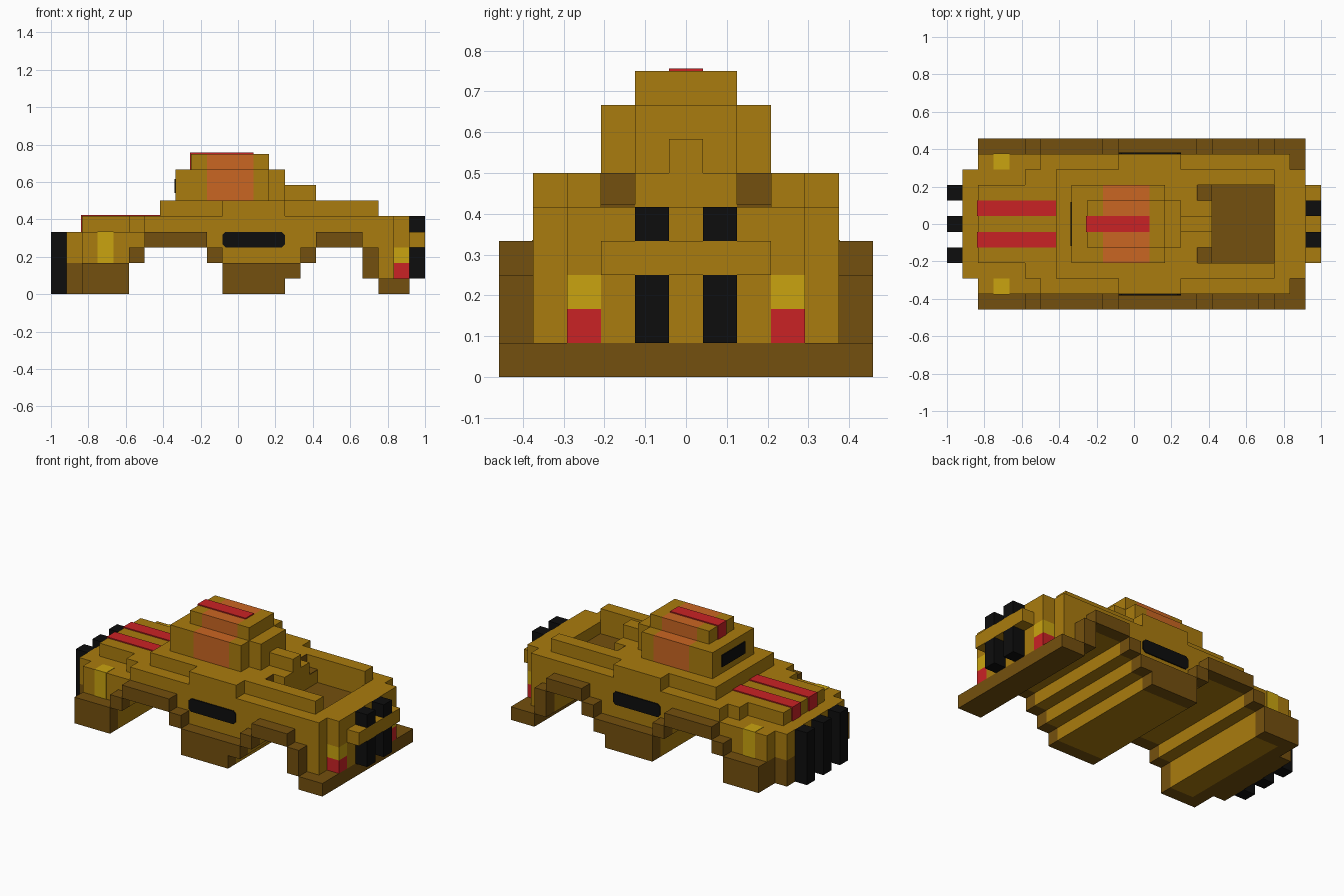
import bpy, bmesh

if "Cube" in bpy.data.objects:
    bpy.data.objects.remove(bpy.data.objects["Cube"])

U = 1 / 12            # one block of the model's grid
PLATE = 0.08          # thickness of painted plates, in blocks


def material(name, rgb):
    lin = [(c / 255 / 12.92) if c < 11 else ((c / 255 + 0.055) / 1.055) ** 2.4 for c in rgb]
    m = bpy.data.materials.new(name)
    m.diffuse_color = (*lin, 1)
    m.use_nodes = True
    m.node_tree.nodes["Principled BSDF"].inputs["Base Color"].default_value = m.diffuse_color
    return m


OCHRE = material("ochre paint", (170, 124, 14))
BROWN = material("brown trim", (116, 80, 14))
BLACK = material("black", (13, 13, 13))
RED = material("red", (202, 34, 37))
ORANGE = material("orange window", (202, 102, 34))
YELLOW = material("yellow lamp", (202, 164, 16))


def finish(name, bm, mat):
    bmesh.ops.recalc_face_normals(bm, faces=bm.faces)
    me = bpy.data.meshes.new(name)
    bm.to_mesh(me)
    bm.free()
    me.materials.append(mat)
    ob = bpy.data.objects.new(name, me)
    bpy.context.collection.objects.link(ob)
    return ob


def boxes(name, mat, *specs, mirror=False):
    """Boxes (x0, x1, y0, y1, z0, z1) in blocks; x counts from the left end."""
    bm = bmesh.new()
    for x0, x1, y0, y1, z0, z1 in specs:
        sides = [(y0, y1), (-y1, -y0)] if mirror else [(y0, y1)]
        for a, b in sides:
            vs = bmesh.ops.create_cube(bm, size=1)["verts"]
            for v in vs:
                v.co.x = ((x1 if v.co.x > 0 else x0) - 12) * U
                v.co.y = (b if v.co.y > 0 else a) * U
                v.co.z = (z1 if v.co.z > 0 else z0) * U
    return finish(name, bm, mat)


def prism(name, mat, pts, y0, y1):
    """Side profile (x, z) in blocks, pushed from y0 to y1."""
    bm = bmesh.new()
    f = bm.faces.new([bm.verts.new(((x - 12) * U, y0 * U, z * U)) for x, z in pts])
    new = bmesh.ops.extrude_face_region(bm, geom=[f])["geom"]
    vs = [g for g in new if isinstance(g, bmesh.types.BMVert)]
    bmesh.ops.translate(bm, verts=vs, vec=(0, (y1 - y0) * U, 0))
    return finish(name, bm, mat)


# lower hull with stepped wheel arches
hull = [(3, 0), (5, 0), (5, 2), (6, 2), (6, 3), (10, 3), (10, 2), (11, 2), (11, 0),
        (15, 0), (15, 1), (16, 1), (16, 2), (17, 2), (17, 3), (20, 3), (20, 1),
        (22, 1), (22, 4), (2, 4), (2, 2), (3, 2)]
prism("lower_hull", OCHRE, hull, -4.5, 4.5)

# brown skirts following the arches on both sides
boxes("side_skirt", BROWN,
      (2, 5, 4.5, 5.5, 0, 2), (5, 6, 4.5, 5.5, 2, 3), (6, 10, 4.5, 5.5, 3, 4),
      (10, 11, 4.5, 5.5, 2, 3), (11, 15, 4.5, 5.5, 0, 2), (15, 16, 4.5, 5.5, 1, 2),
      (16, 17, 4.5, 5.5, 2, 3), (17, 20, 4.5, 5.5, 3, 4), (20, 21, 4.5, 5.5, 1, 3),
      mirror=True)
boxes("nose_bumper", BROWN, (1, 2, -3.5, 3.5, 0, 2), (2, 3, -4.5, 4.5, 0, 2))
boxes("tail_bumper", BROWN, (21, 23, -5.5, 5.5, 0, 1))

# nose and its bars
boxes("nose", OCHRE, (1, 2, -3.5, 3.5, 2, 4))
boxes("nose_bar", BLACK, *[(0, 1, y - 0.5, y + 0.5, 0, 4) for y in (-2, 0, 2)])
e = 0.03
boxes("nose_lamp", YELLOW, (3, 4, 3.5, 4.5 + e, 2, 4 + e), mirror=True)

# hood and shoulders
boxes("hood", OCHRE, (2, 5, -2.5, 2.5, 4, 5), (5, 6, -3.5, 3.5, 4, 5))
boxes("shoulder_deck", OCHRE, (6, 17, -4.5, 4.5, 4, 5), (21, 22, -4.5, 4.5, 4, 5))
boxes("upper_deck", OCHRE, (7, 11, -3.5, 3.5, 5, 6), (11, 15, -4.5, 4.5, 5, 6),
      (15, 16, -3.5, 3.5, 5, 6), (16, 17, -1.5, 1.5, 5, 6))

# open bed at the back
boxes("bed_wall", OCHRE, (17, 21, 2.5, 4.5, 4, 5), (16, 21, 2.5, 3.5, 5, 6), mirror=True)
boxes("bed_floor", BROWN, (17, 21, -2.5, 2.5, 4, 4 + PLATE))
boxes("bed_notch", BROWN, (16, 17, 1.5, 2.5, 5, 5 + PLATE),
      (16, 16 + PLATE, 1.5, 2.5, 5, 6), mirror=True)

# cabin with an orange window band across it
boxes("cabin", OCHRE, (8, 10, -2.5, 2.5, 6, 8), (13, 14, -2.5, 2.5, 6, 8),
      (14, 15, -1.5, 1.5, 6, 8), (9, 10, -1.5, 1.5, 8, 9), (13, 14, -1.5, 1.5, 8, 9))
boxes("cabin_window", ORANGE, (10, 13, -2.5, 2.5, 6, 8), (10, 13, -1.5, 1.5, 8, 9))
boxes("spine", OCHRE, (15, 17, -0.5, 0.5, 6, 7))
boxes("windscreen_slot", BLACK, (8 - PLATE, 8, -1.4, 1.4, 6.5, 7.4))

# painted red stripes, wrapped over the leading edges
boxes("roof_stripe", RED, (9, 13, -0.5, 0.5, 9, 9 + PLATE),
      (9 - PLATE, 9, -0.5, 0.5, 8, 9 + PLATE))
boxes("hood_stripe", RED, (2, 7, 0.5, 1.5, 5, 5 + PLATE),
      (2 - PLATE, 2, 0.5, 1.5, 4, 5 + PLATE), mirror=True)

# black side vents, a slot with clipped corners
vent = [(11.2, 3), (14.8, 3), (15, 3.2), (15, 3.8), (14.8, 4), (11.2, 4), (11, 3.8), (11, 3.2)]
for side, name in ((-1, "side_vent_front"), (1, "side_vent_back")):
    prism(name, BLACK, vent, side * 4.5, side * (4.5 + PLATE))

# tail with lamps, ledge and black blocks
boxes("tail", OCHRE, (22, 23, -2.5, 2.5, 1, 3), (22, 23, -3.5, 3.5, 3, 5))
boxes("tail_ledge", OCHRE, (23, 24, -2.5, 2.5, 3, 4))
boxes("tail_lamp_red", RED, (22, 23, 2.5, 3.5, 1, 2), mirror=True)
boxes("tail_lamp_yellow", YELLOW, (22, 23, 2.5, 3.5, 2, 3), mirror=True)
boxes("tail_block", BLACK, (23, 24, 0.5, 1.5, 1, 3), (23, 24, 0.5, 1.5, 4, 5), mirror=True)
